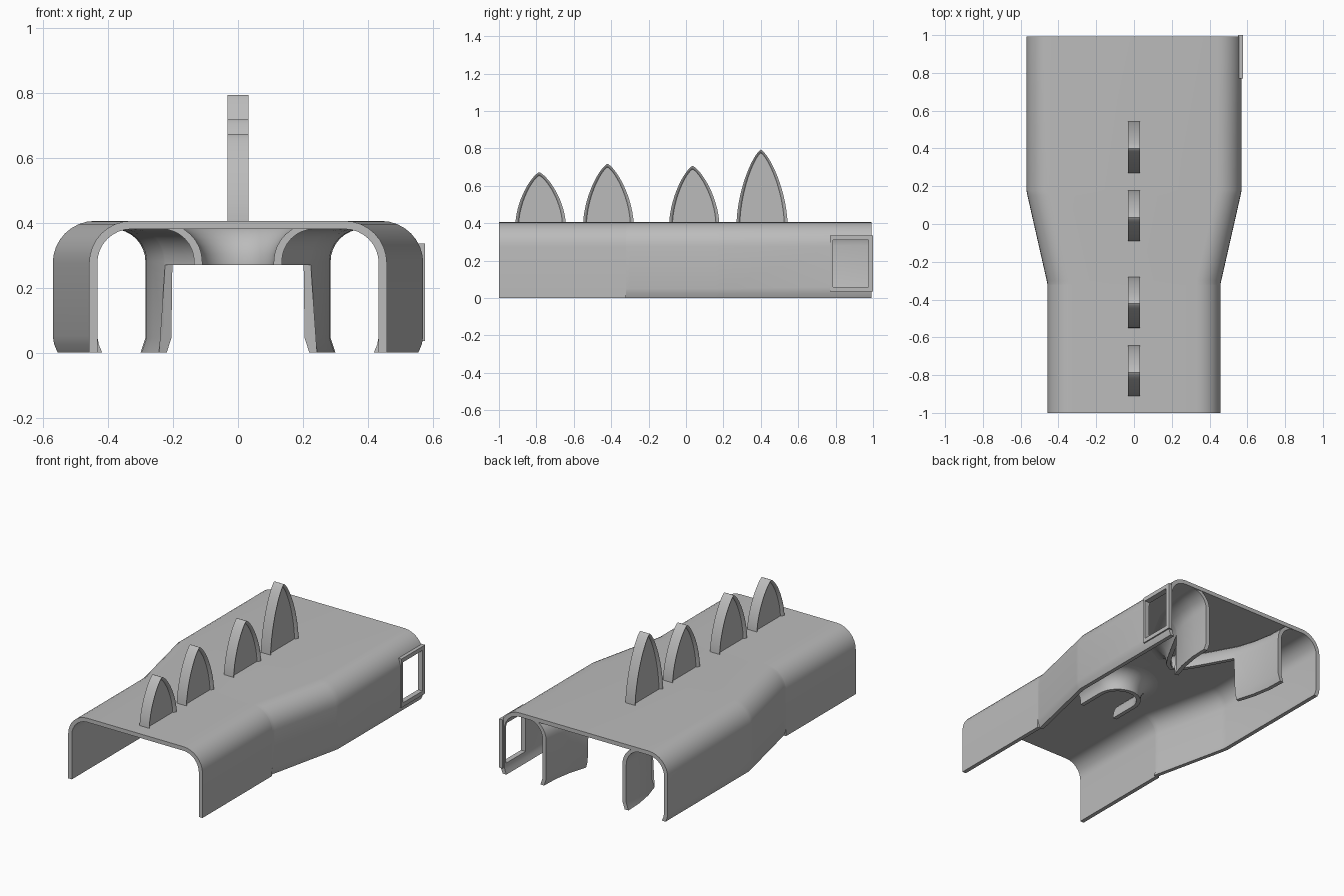
import bpy
import bmesh
from math import sin, cos, pi, hypot

cube = bpy.data.objects.get("Cube")
if cube:
    bpy.data.objects.remove(cube, do_unlink=True)

grey = bpy.data.materials.new("plain grey")
grey.use_nodes = True
GREY = (0.5, 0.5, 0.5, 1)
grey.diffuse_color = GREY
grey.node_tree.nodes["Principled BSDF"].inputs["Base Color"].default_value = GREY

T = 0.025        # sheet thickness
TOP = 0.405      # roof height
ARC = [pi / 2 * i / 8 for i in range(9)]


def loft(name, sections):
    """Skin closed loops of equal length and cap both ends."""
    bm = bmesh.new()
    rings = [[bm.verts.new(p) for p in s] for s in sections]
    n = len(rings[0])
    for a, b in zip(rings, rings[1:]):
        for i in range(n):
            j = (i + 1) % n
            bm.faces.new((a[i], a[j], b[j], b[i]))
    bm.faces.new(rings[0])
    bm.faces.new(rings[-1][::-1])
    bmesh.ops.recalc_face_normals(bm, faces=bm.faces)
    mesh = bpy.data.meshes.new(name)
    bm.to_mesh(mesh)
    bm.free()
    mesh.materials.append(grey)
    obj = bpy.data.objects.new(name, mesh)
    bpy.context.collection.objects.link(obj)
    return obj


def box(name, x0, x1, y0, y1, z0, z1):
    return loft(name, [[(x, y0, z0), (x, y1, z0), (x, y1, z1), (x, y0, z1)]
                       for x in (x0, x1)])


def smooth(obj):
    bpy.ops.object.select_all(action="DESELECT")
    obj.select_set(True)
    bpy.context.view_layer.objects.active = obj
    bpy.ops.object.shade_smooth_by_angle(angle=pi / 6)


def cut(obj, cutter):
    mod = obj.modifiers.new("opening", "BOOLEAN")
    mod.operation = "DIFFERENCE"
    mod.solver = "EXACT"
    mod.object = cutter
    bpy.context.view_layer.objects.active = obj
    bpy.ops.object.modifier_apply(modifier=mod.name)


# Outer shell: rounded arch that widens toward the back
def arch(w, top, r, curl):
    half = [(w - curl, 0), (w - curl * 0.3, 0.025), (w, 0.05)]
    half += [(w - r + r * cos(a), top - r + r * sin(a)) for a in ARC]
    return half + [(-x, z) for x, z in reversed(half)]


def shell_section(y, w, curl):
    loop = arch(w, TOP, 0.13, curl) + arch(w - T, TOP - T, 0.13 - T, curl)[::-1]
    return [(x, y, z) for x, z in loop]


shell = loft("shell", [shell_section(*s) for s in (
    (-1, 0.458, 0), (-0.322, 0.458, 0), (-0.32, 0.458, 0.015),
    (-0.3, 0.462, 0.015), (0.15, 0.564, 0.015),
    (0.18, 0.57, 0.015), (0.992, 0.57, 0.015))])

# Side window with a thin raised frame
frame = box("window_frame", 0.55, 0.576, 0.77, 1.0, 0.035, 0.335)
cutter = box("window_cutter", 0.5, 0.65, 0.785, 0.975, 0.06, 0.31)
cutter.hide_render = True
for part in (shell, frame):
    cut(part, cutter)
bpy.data.objects.remove(cutter, do_unlink=True)
smooth(shell)


# Inner walls: upright sheets flaring outward into the roof
def wall(name, path, cut_x=0.204):
    sections = []
    r, cz = 0.1, TOP - T - 0.1
    for i, (x, y) in enumerate(path):
        ax, ay = path[max(i - 1, 0)]
        bx, by = path[min(i + 1, len(path) - 1)]
        length = hypot(bx - ax, by - ay)
        nx, ny = -(by - ay) / length, (bx - ax) / length
        low = abs(x) >= cut_x
        zb, curl = (0, 0.015) if low else (0.27, 0)
        zm = min(zb + 0.045, 0.275)
        outer = [(T + curl, zb), (T, zm)]
        outer += [(T + r - r * cos(a), cz + r * sin(a)) for a in ARC]
        inner = [(curl, zb), (0, zm)]
        inner += [(T + r - (r + T) * cos(a), cz + (r + T - 0.006) * sin(a))
                  for a in ARC]
        sections.append([(x + nx * d, y + ny * d, z)
                         for d, z in outer + inner[::-1]])
    smooth(loft(name, sections))


# Rear divider: a tapering V open to the back
side = [(0.26, 0.99), (0.256, 0.88), (0.237, 0.77), (0.205, 0.665),
        (0.202, 0.66), (0.14, 0.545), (0.075, 0.43), (0.035, 0.37)]
wall("rear_divider", side + [(0, 0.345)] + [(-x, y) for x, y in reversed(side)])

# Front pocket: a short U open to the front
bend = [(-0.11 * cos(pi * i / 16), -0.15 + 0.11 * sin(pi * i / 16))
        for i in range(17)]
wall("front_pocket", [(-0.11, -0.32)] + bend + [(0.11, -0.32)])


# Fins: rounded pointed blades along the centre line
def fin(name, y0, y1, tip, peak):
    def outline(x, inset):
        half = []
        for i in range(17):
            t = sin(pi / 2 * i / 16)
            half.append((max((1 - t ** 1.7) ** 0.75, 0),
                         TOP - 0.01 + (peak - TOP + 0.01 - inset) * t))
        front = [(x, tip - (tip - y0 - inset) * k, z) for k, z in half]
        back = [(x, tip + (y1 - tip - inset) * k, z) for k, z in half[:-1]]
        return front + back[::-1]

    rim = [(0.033, 0), (0.033, 0), (0.031, 0.006), (0.026, 0.013), (0.018, 0.018)]
    rim[0] = (0.02, 0)
    steps = [(-x, s) for x, s in rim[:0:-1]] + rim[1:]
    smooth(loft(name, [outline(x, s) for x, s in steps]))


for number, spec in enumerate((
        (-0.912, -0.643, -0.785, 0.672), (-0.55, -0.28, -0.42, 0.717),
        (-0.09, 0.178, 0.035, 0.706), (0.27, 0.543, 0.4, 0.793)), 1):
    fin(f"fin_{number}", *spec)
